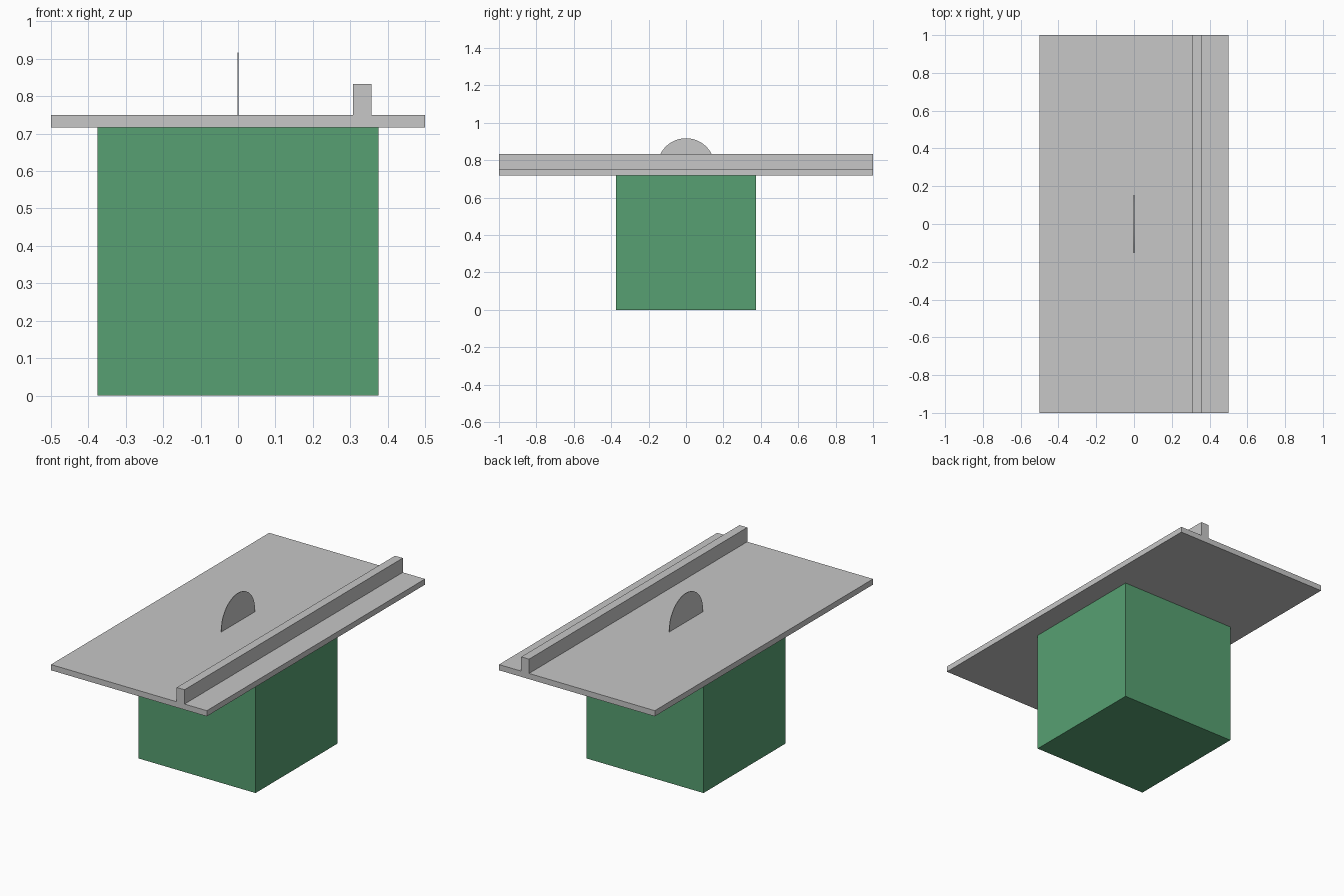
import bpy
from math import pi

cube = bpy.data.objects.get("Cube")
if cube:
    bpy.data.objects.remove(cube, do_unlink=True)


def make_material(name, rgb):
    mat = bpy.data.materials.new(name)
    mat.use_nodes = True
    mat.diffuse_color = (*rgb, 1)
    bsdf = next(n for n in mat.node_tree.nodes if n.type == 'BSDF_PRINCIPLED')
    bsdf.inputs["Base Color"].default_value = (*rgb, 1)
    return mat


grey = make_material("light grey metal", (0.57, 0.57, 0.57))
green = make_material("green cabinet paint", (0.095, 0.35, 0.168))


def finish(name, mat):
    obj = bpy.context.object
    obj.name = obj.data.name = name
    obj.data.materials.append(mat)
    bpy.ops.object.transform_apply(location=False, rotation=True, scale=True)
    return obj


def box(name, mat, x, y, z):
    """Box spanning the given (low, high) range on each axis."""
    spans = (x, y, z)
    bpy.ops.mesh.primitive_cube_add(size=1, location=[(a + b) / 2 for a, b in spans])
    bpy.context.object.scale = [b - a for a, b in spans]
    return finish(name, mat)


TABLE_BOTTOM, TABLE_TOP = 0.717, 0.75

# Cabinet base, table top and full-length guide fence
box("cabinet", green, (-0.375, 0.375), (-0.375, 0.375), (0, TABLE_BOTTOM))
box("table_top", grey, (-0.5, 0.5), (-1, 1), (TABLE_BOTTOM, TABLE_TOP))
box("fence", grey, (0.307, 0.357), (-1, 1), (TABLE_TOP, 0.833))

# Thin round blade, its lower half sunk through the table into the cabinet
RADIUS = 0.154
bpy.ops.mesh.primitive_cylinder_add(vertices=48, radius=RADIUS, depth=0.003,
                                    location=(0, 0, 0.917 - RADIUS),
                                    rotation=(0, pi / 2, 0))
finish("blade", grey)
bpy.ops.object.shade_smooth_by_angle()
